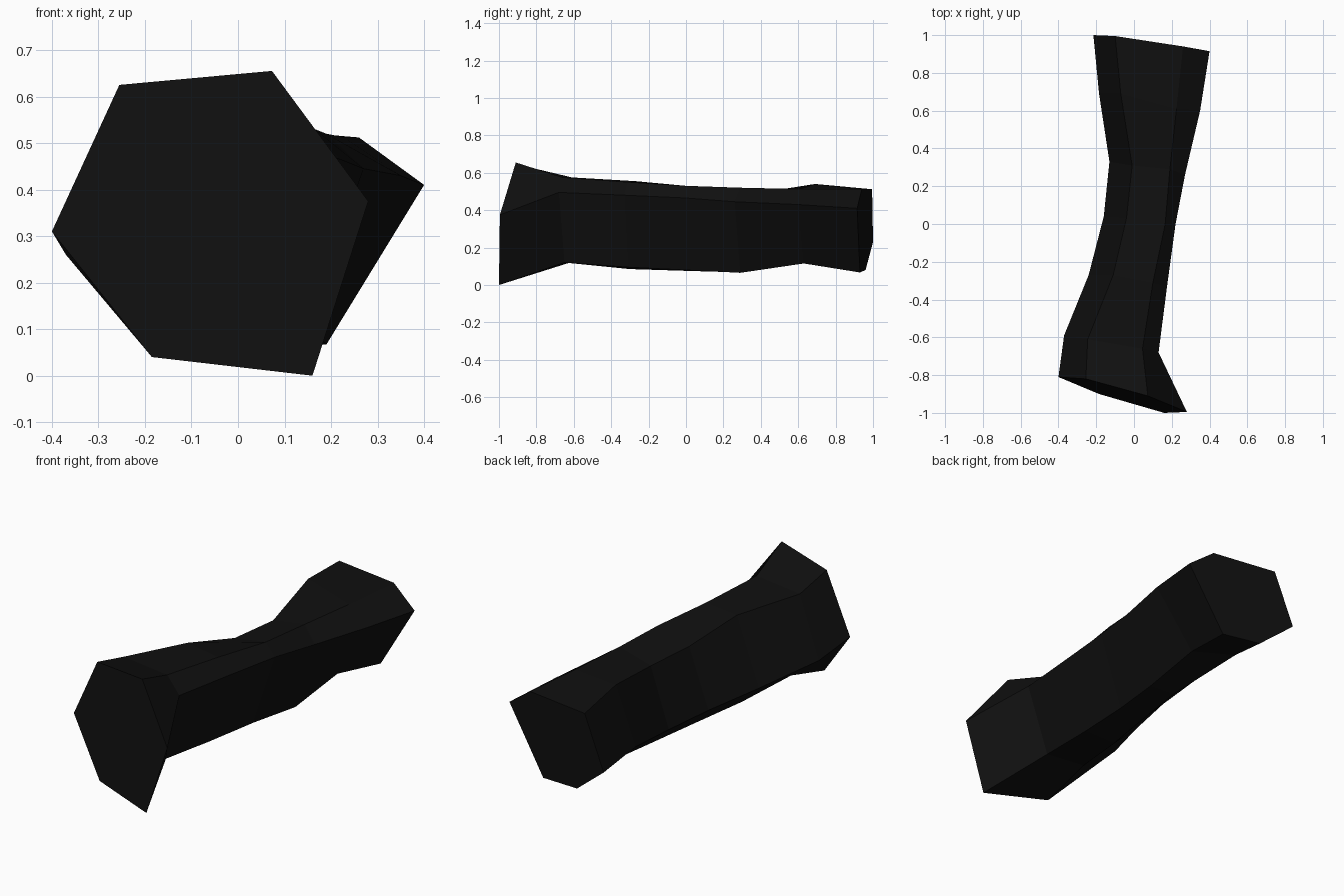
import bpy, bmesh

# One flat colour: charred, almost black
mat = bpy.data.materials.new("charcoal")
mat.diffuse_color = (0.005, 0.005, 0.005, 1)

# Six-sided cross-sections from front to back (left, upper left, upper right, right, lower right, lower left)
sections = [
    [(-.40, -.81, .31), (-.255, -.82, .625), (.073, -.91, .655), (.28, -.995, .375), (.16, -1, 0), (-.185, -.90, .04)],
    [(-.37, -.59, .26), (-.245, -.61, .575), (.045, -.66, .575), (.13, -.68, .495), (.03, -.65, .12), (-.185, -.62, .12)],
    [(-.24, -.27, .20), (-.11, -.27, .555), (.10, -.31, .55), (.175, -.33, .48), (.06, -.31, .095), (-.12, -.30, .085)],
    [(-.16, .04, .18), (-.04, .03, .485), (.165, 0, .53), (.22, 0, .465), (.09, 0, .08), (-.06, .02, .075)],
    [(-.13, .33, .18), (-.01, .31, .48), (.19, .29, .52), (.27, .26, .445), (.135, .29, .065), (-.01, .30, .067)],
    [(-.185, .69, .24), (-.07, .69, .54), (.225, .61, .513), (.35, .60, .43), (.145, .63, .115), (-.11, .67, .17)],
    [(-.215, 1, .23), (-.10, .995, .512), (.26, .94, .512), (.40, .915, .41), (.19, .93, .067), (-.03, .96, .08)],
]

# Loft the sections into the log body and cap both ends
bm = bmesh.new()
rings = [[bm.verts.new(p) for p in ring] for ring in sections]
for a, b in zip(rings, rings[1:]):
    for i in range(6):
        j = (i + 1) % 6
        bm.faces.new((a[i], a[j], b[j], b[i]))
bm.faces.new(rings[0][::-1])
bm.faces.new(rings[-1])
bmesh.ops.recalc_face_normals(bm, faces=bm.faces)

mesh = bpy.data.meshes.new("log")
bm.to_mesh(mesh)
bm.free()
mesh.materials.append(mat)
log = bpy.data.objects.new("log", mesh)
bpy.context.collection.objects.link(log)
